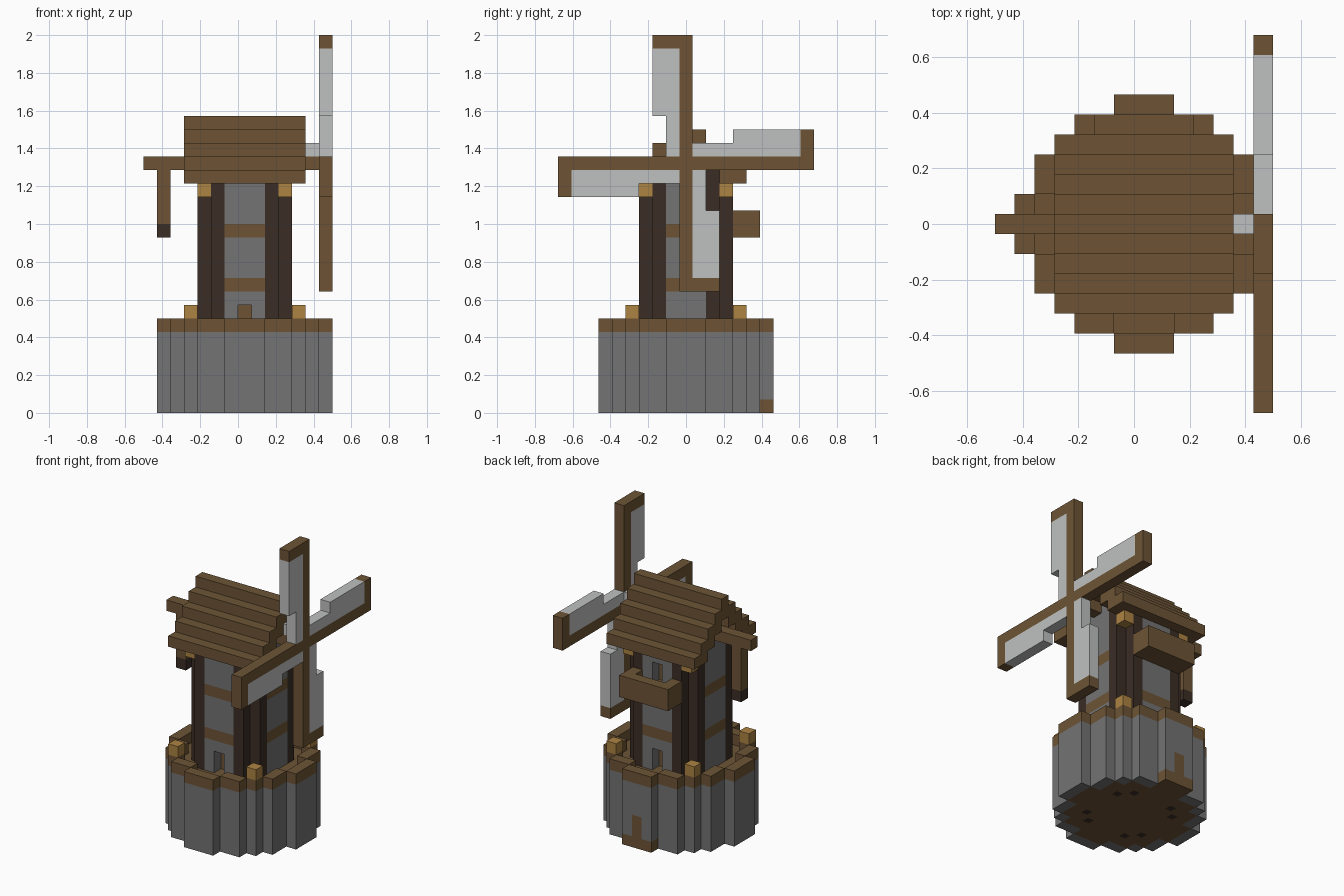
import bpy, bmesh
from mathutils import Vector

if "Cube" in bpy.data.objects:
    bpy.data.objects.remove(bpy.data.objects["Cube"], do_unlink=True)

U = 1 / 14                     # edge length of one block
COLOURS = {
    "brown_planks": (109, 84, 53),
    "grey_stone": (115, 115, 115),
    "dark_log": (59, 45, 37),
    "golden_wood": (172, 131, 66),
    "pale_cloth": (190, 193, 191),
}
BROWN, STONE, DARK, GOLD, CLOTH = range(5)


def make_material(name, rgb):
    colour = [((c / 255 + 0.055) / 1.055) ** 2.4 for c in rgb] + [1]
    mat = bpy.data.materials.new(name)
    mat.use_nodes = True
    mat.diffuse_color = colour
    bsdf = mat.node_tree.nodes["Principled BSDF"]
    bsdf.inputs["Base Color"].default_value = colour
    bsdf.inputs["Roughness"].default_value = 0.9
    return mat


MATS = [make_material(n, c) for n, c in COLOURS.items()]


def box(xs, ys, zs, mat):
    """Blocks filling inclusive ranges, as a cell -> colour map."""
    return {(x, y, z): mat
            for x in range(xs[0], xs[1] + 1)
            for y in range(ys[0], ys[1] + 1)
            for z in range(zs[0], zs[1] + 1)}


def part(name, cells, studs=()):
    """Skin a block layout; studs get a small dark inset on their underside."""
    bm = bmesh.new()
    under = []
    for cell, mat in cells.items():
        centre = Vector(cell) + Vector((0.5, 0, 0.5))
        for axis in range(3):
            for sign in (-1, 1):
                near = list(cell)
                near[axis] += sign
                if tuple(near) in cells:
                    continue
                n, u, v = Vector(), Vector(), Vector()
                n[axis] = sign / 2
                u[(axis + 1) % 3] = sign / 2
                v[(axis + 2) % 3] = 0.5
                ring = (-u - v, u - v, u + v, v - u)
                face = bm.faces.new([bm.verts.new((centre + n + c) * U) for c in ring])
                face.material_index = mat
                if cell in studs and axis == 2 and sign < 0:
                    under.append(face)
    bmesh.ops.remove_doubles(bm, verts=bm.verts, dist=U / 100)
    if under:
        bmesh.ops.inset_individual(bm, faces=under, thickness=U / 4)
        for face in under:
            face.material_index = DARK
    bmesh.ops.dissolve_limit(bm, angle_limit=0.01, verts=bm.verts,
                             edges=bm.edges, delimit={'MATERIAL'})
    mesh = bpy.data.meshes.new(name)
    bm.to_mesh(mesh)
    bm.free()
    for mat in MATS:
        mesh.materials.append(mat)
    obj = bpy.data.objects.new(name, mesh)
    bpy.context.collection.objects.link(obj)
    return obj


# Round plan of the base: half width of each row out from the middle
HALF = (6, 6, 5, 5, 4, 3, 1)


def inside(x, y):
    return abs(y) <= 6 and abs(x) <= HALF[abs(y)]


def on_rim(x, y):
    return not all(inside(x + a, y + b) for a, b in ((1, 0), (-1, 0), (0, 1), (0, -1)))


disc = [(x, y) for x in range(-6, 7) for y in range(-6, 7) if inside(x, y)]
posts = {(x, y, 0) for x, y in disc if sorted((abs(x), abs(y))) == [2, 3]}

# Stone base with plank floor, deck and a painted back door
base = {(x, y, z): STONE if on_rim(x, y) else BROWN for x, y in disc for z in range(6)}
base.update(box((-1, 1), (6, 6), (0, 0), BROWN))
base.update(box((0, 0), (6, 6), (1, 2), BROWN))
part("stone_base", base, posts)
part("parapet", {(x, y, 6): BROWN for x, y in disc if on_rim(x, y)})

# Tower shaft with log corners, plank bands and recessed doorways
tower = {}
for x, y, z in box((-3, 3), (-3, 3), (6, 19), STONE):
    if abs(x) == abs(y) == 3 or (z > 16 and abs(y) > 19 - z):
        continue
    if sorted((abs(x), abs(y))) == [2, 3]:
        tower[x, y, z] = DARK
    elif z in (9, 13) or max(abs(x), abs(y)) < 3:
        tower[x, y, z] = BROWN
    else:
        tower[x, y, z] = STONE
for y, low in ((-3, 6), (3, 6), (3, 14)):
    for z in (low, low + 1):
        del tower[0, y, z]
part("tower", tower)

# Back balcony, hollow on top
balcony = box((-2, 2), (4, 5), (13, 14), BROWN)
for x in (-1, 0, 1):
    del balcony[x, 4, 14]
part("balcony", balcony)

# Stepped gable roof
roof = {}
for step in range(5):
    for side in (-1, 1):
        for y in {4 - step, max(3 - step, 0)}:
            roof.update(box((-4, 4), (side * y, side * y), (17 + step, 17 + step), BROWN))
part("stepped_roof", roof)

# Corner blocks on the parapet and under the eaves
for label, reach, z in (("parapet_block", 4, 7), ("eave_block", 3, 16)):
    for x in (-reach, reach):
        for y in (-reach, reach):
            part(label, {(x, y, z): GOLD})

# Axle, and the beam with its hanging weight on the other end
part("axle", box((4, 5), (0, 0), (18, 18), BROWN))
part("axle_cloth", {(5, 0, 19): CLOTH})
hoist = box((-7, -4), (0, 0), (18, 18), BROWN)
hoist.update(box((-6, -6), (0, 0), (14, 17), BROWN))
hoist[-6, 0, 13] = DARK
part("hanging_beam", hoist)

# Four sails: one arm layout turned by quarter turns around the hub
arm = box((6, 6), (0, 0), (1, 9), BROWN)
arm.update(box((6, 6), (-2, -1), (9, 9), BROWN))
arm.update(box((6, 6), (-2, -1), (4, 8), CLOTH))
arm.update(box((6, 6), (-1, -1), (1, 3), CLOTH))
sails = {(6, 0, 18): BROWN}
for turn in range(4):
    sails.update({(x, y, z + 18): m for (x, y, z), m in arm.items()})
    arm = {(x, z, -y): m for (x, y, z), m in arm.items()}
part("sails", sails)
